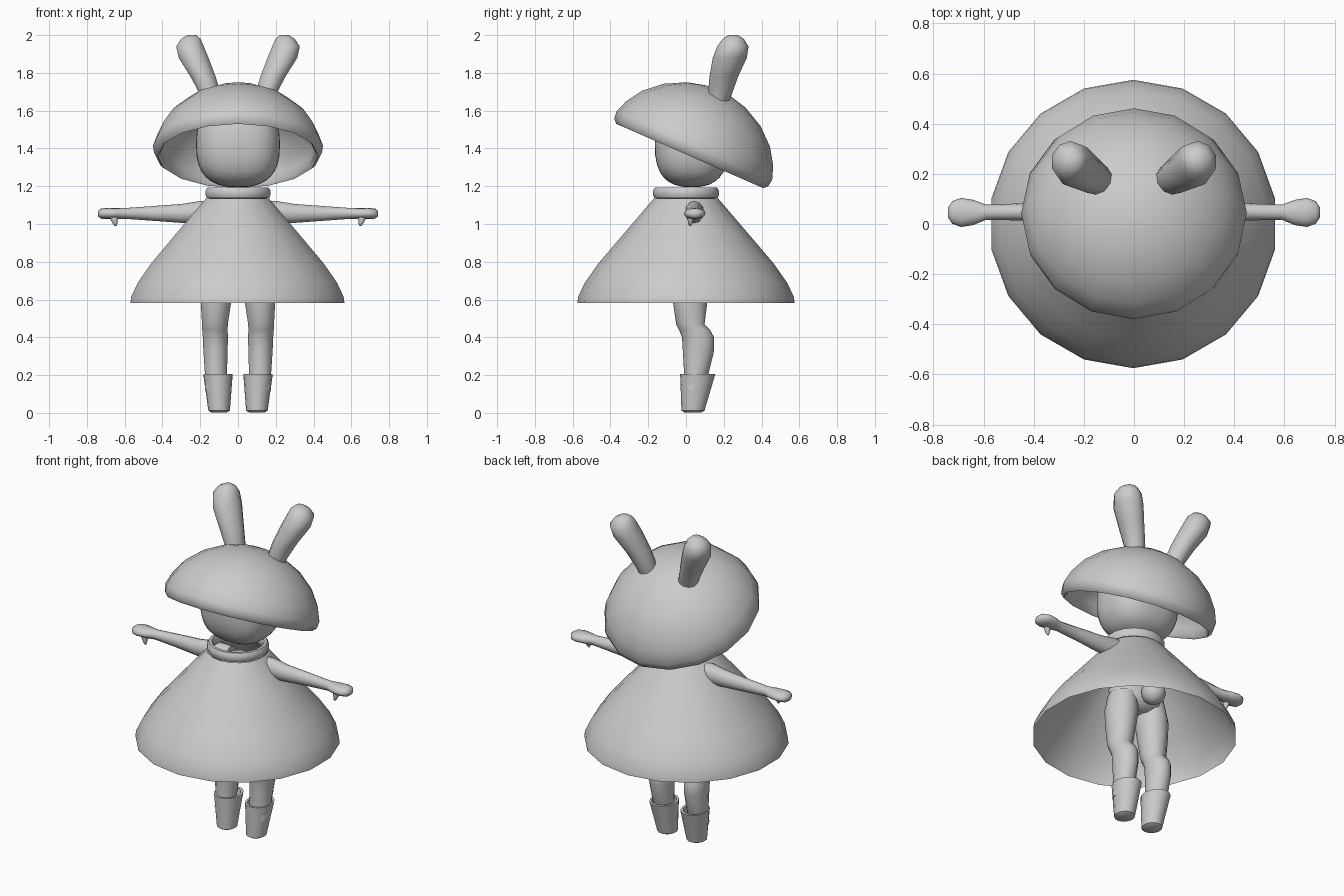
import bpy, bmesh, math
from mathutils import Vector

grey = bpy.data.materials.new("plain_grey")
grey.diffuse_color = (0.6, 0.6, 0.6, 1)


def finish(name, bm, angle=45, fix=True):
    """Turn a bmesh into a smooth-shaded object."""
    bmesh.ops.remove_doubles(bm, verts=bm.verts, dist=0.0005)
    if fix:
        bmesh.ops.recalc_face_normals(bm, faces=bm.faces)
    me = bpy.data.meshes.new(name)
    bm.to_mesh(me)
    bm.free()
    me.materials.append(grey)
    ob = bpy.data.objects.new(name, me)
    bpy.context.collection.objects.link(ob)
    bpy.ops.object.select_all(action='DESELECT')
    ob.select_set(True)
    bpy.context.view_layer.objects.active = ob
    bpy.ops.object.shade_smooth_by_angle(angle=math.radians(angle))
    return ob


def loft(name, rings, sides, axis='Z', side=1, caps=True, closed=False, fix=True, angle=45):
    """Skin elliptical rings (cx, cy, cz, r1, r2); side=-1 mirrors in x."""
    bm = bmesh.new()
    loops = []
    for cx, cy, cz, r1, r2 in rings:
        loop = []
        for i in range(sides):
            a = math.pi / 2 + 2 * math.pi * i / sides
            u, v = r1 * math.cos(a), r2 * math.sin(a)
            p = (cx + u, cy + v, cz) if axis == 'Z' else (cx, cy + u, cz + v)
            loop.append(bm.verts.new((side * p[0], p[1], p[2])))
        loops.append(loop)
    pairs = list(zip(loops, loops[1:])) + ([(loops[-1], loops[0])] if closed else [])
    for lo, hi in pairs:
        for i in range(sides):
            j = (i + 1) % sides
            bm.faces.new((lo[i], lo[j], hi[j], hi[i]))
    if caps and not closed:
        bm.faces.new(loops[0])
        bm.faces.new(loops[-1])
    return finish(name, bm, angle, fix)


def lathe(profile, cx=0, cy=0):
    return [(cx, cy, z, r, r) for r, z in profile]


# Flared dress, open at the hem and neck
loft("dress", lathe([(0.575, 0.582), (0.571, 0.615), (0.535, 0.69), (0.465, 0.79),
                     (0.32, 0.96), (0.17, 1.135)], -0.003), 18, caps=False, fix=False)

# Collar ring
loft("collar", lathe([(0.145, 1.135), (0.168, 1.138), (0.175, 1.155), (0.175, 1.175),
                      (0.165, 1.192), (0.148, 1.192), (0.138, 1.175), (0.138, 1.15)]),
     18, closed=True)

# Torso hidden under the dress
loft("torso", [(0, 0.02, 0.72, 0.06, 0.07), (0, 0.02, 0.76, 0.17, 0.11), (0, 0.02, 0.83, 0.18, 0.115),
               (0, 0.02, 0.95, 0.12, 0.09), (0, 0.02, 1.06, 0.12, 0.085), (0, 0.02, 1.1, 0.07, 0.06)], 16)

# Small round tail
bm = bmesh.new()
bmesh.ops.create_uvsphere(bm, u_segments=12, v_segments=8, radius=0.07)
bmesh.ops.translate(bm, verts=bm.verts, vec=(0, 0.17, 0.79))
finish("tail", bm)

# Head: softly squared ball
bm = bmesh.new()
bmesh.ops.create_cube(bm, size=2)
bmesh.ops.subdivide_edges(bm, edges=bm.edges, cuts=7, use_grid_fill=True)
for v in bm.verts:
    d = sum(abs(c) ** 2.6 for c in v.co) ** (1 / 2.6)
    p = v.co / d
    v.co = Vector((p.x * 0.222, p.y * 0.195 + 0.03, p.z * 0.225 + 1.42))
finish("head", bm, 60)

# Tilted mushroom-shaped hat: outer dome, rolled rim, inner dome
hat_profile = [(0, 0.38), (0.07, 0.377), (0.17, 0.352), (0.28, 0.295), (0.37, 0.215), (0.425, 0.13),
               (0.45, 0.06), (0.445, 0.02), (0.425, 0.0), (0.412, 0.015), (0.415, 0.06),
               (0.395, 0.12), (0.345, 0.2), (0.26, 0.275), (0.15, 0.33), (0, 0.355)]
hat = loft("hat", lathe(hat_profile), 16, caps=False, angle=70)
hat.location = (0, 0.02, 1.36)
hat.rotation_euler = (math.radians(-23.6), 0, 0)

for s, tag in ((1, "right"), (-1, "left")):
    # Ear on the hat
    loft(tag + "_ear", [(0.135, 0.165, 1.62, 0.05, 0.05), (0.143, 0.178, 1.68, 0.058, 0.062),
                        (0.185, 0.2, 1.78, 0.07, 0.076), (0.235, 0.232, 1.88, 0.083, 0.09),
                        (0.254, 0.248, 1.94, 0.077, 0.083), (0.25, 0.25, 1.98, 0.054, 0.056),
                        (0.245, 0.25, 2.0, 0.025, 0.025)], 10, side=s, angle=60)
    # Arm with mitten hand
    loft(tag + "_arm", [(0.08, 0.045, 1.062, 0.05, 0.06), (0.2, 0.045, 1.062, 0.05, 0.06),
                        (0.3, 0.045, 1.056, 0.043, 0.05), (0.45, 0.048, 1.056, 0.034, 0.039),
                        (0.59, 0.047, 1.056, 0.03, 0.029), (0.64, 0.046, 1.056, 0.05, 0.029),
                        (0.69, 0.046, 1.056, 0.058, 0.03), (0.725, 0.046, 1.055, 0.045, 0.027),
                        (0.742, 0.046, 1.055, 0.02, 0.014)], 12, 'X', s, angle=60)
    # Thumb
    loft(tag + "_thumb", [(0.655, 0.03, 1.05, 0.03, 0.02), (0.655, 0.025, 1.02, 0.018, 0.016),
                          (0.65, 0.022, 1.0, 0.011, 0.011), (0.648, 0.022, 0.99, 0.005, 0.005)],
         8, side=s, angle=60)
    # Leg with calf bulge
    loft(tag + "_leg", [(0.117, 0.035, 0.12, 0.058, 0.05), (0.117, 0.055, 0.21, 0.06, 0.065),
                        (0.119, 0.066, 0.33, 0.066, 0.083), (0.12, 0.064, 0.4, 0.068, 0.085),
                        (0.122, 0.045, 0.44, 0.069, 0.082), (0.122, 0.023, 0.47, 0.07, 0.075),
                        (0.116, 0.022, 0.6, 0.084, 0.093), (0.11, 0.022, 0.7, 0.092, 0.1),
                        (0.1, 0.02, 0.8, 0.08, 0.09)], 14, side=s, angle=60)
    # Boot with an open cuff
    loft(tag + "_boot", [(0.1, 0.036, 0.003, 0.042, 0.045), (0.1, 0.037, 0.012, 0.057, 0.061),
                         (0.106, 0.062, 0.205, 0.078, 0.093), (0.108, 0.06, 0.205, 0.066, 0.078),
                         (0.108, 0.055, 0.16, 0.064, 0.074)], 16, side=s)
